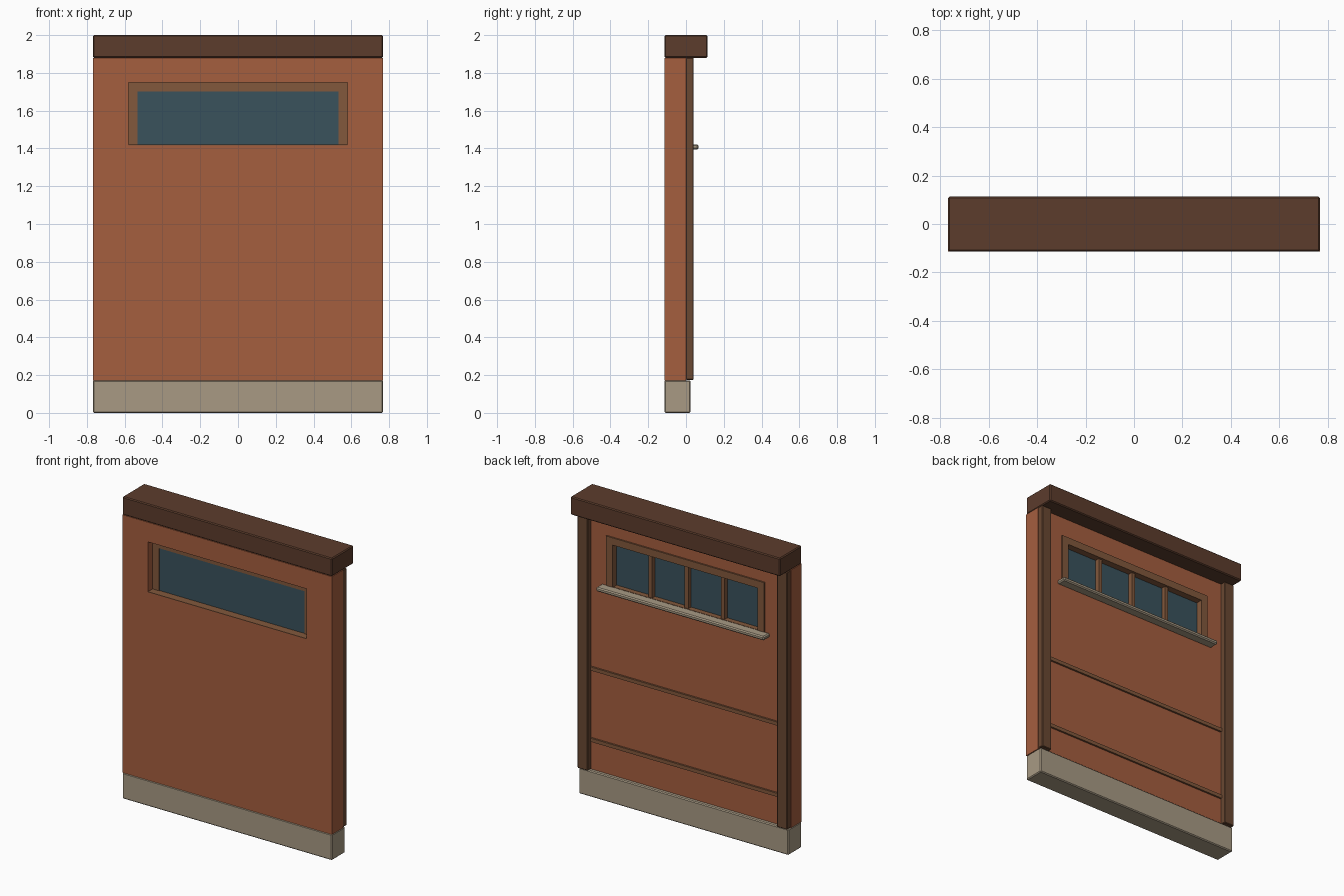
import bpy, bmesh

if "Cube" in bpy.data.objects:
    bpy.data.objects.remove(bpy.data.objects["Cube"])

def material(name, rgb):
    m = bpy.data.materials.new(name)
    # sRGB to linear
    m.diffuse_color = [((c / 255 + 0.055) / 1.055) ** 2.4 for c in rgb] + [1]
    m.use_nodes = True
    m.node_tree.nodes["Principled BSDF"].inputs["Base Color"].default_value = m.diffuse_color
    return m

BRICK = material("brick", (165, 94, 63))
DARK = material("dark_wood", (92, 60, 44))
POST = material("post_wood", (106, 72, 50))
WOOD = material("frame_wood", (130, 88, 60))
STONE = material("stone", (168, 154, 132))
GLASS = material("glass", (58, 82, 92))

def boxes(name, spans, mat, bevel=0):
    """One object made of boxes, each given as (x0, x1, y0, y1, z0, z1)."""
    bm = bmesh.new()
    for x0, x1, y0, y1, z0, z1 in spans:
        vs = bmesh.ops.create_cube(bm, size=1)["verts"]
        for v in vs:
            v.co = (x1 if v.co.x > 0 else x0,
                    y1 if v.co.y > 0 else y0,
                    z1 if v.co.z > 0 else z0)
    me = bpy.data.meshes.new(name)
    bm.to_mesh(me)
    bm.free()
    me.materials.append(mat)
    ob = bpy.data.objects.new(name, me)
    bpy.context.collection.objects.link(ob)
    if bevel:
        mod = ob.modifiers.new("bevel", "BEVEL")
        mod.width = bevel
        mod.segments = 1
    return ob

W, FRONT = 0.768, -0.114          # half width, front face
OW, Z0, Z1 = 0.58, 1.42, 1.75     # window opening
FB = 0.01                         # back face of window frame

# Stone plinth and top beam
boxes("plinth", [(-W, W, FRONT, 0.025, 0, 0.172)], STONE, 0.006)
boxes("top_beam", [(-W, W, FRONT, 0.114, 1.88, 2)], DARK, 0.006)

# Wall panel with a window hole cut through it
wall = boxes("wall_panel", [(-W, W, FRONT, 0, 0.172, 1.88)], BRICK)
cutter = boxes("window_cutter", [(-OW, OW, -0.3, 0.3, Z0 - 0.004, Z1)], BRICK)
cutter.hide_render = True
cutter.hide_viewport = True
cut = wall.modifiers.new("window", "BOOLEAN")
cut.object = cutter
cut.solver = 'EXACT'

# Corner posts on the back
post = boxes("back_posts", [(W - 0.075, W, -0.002, 0.04, 0.175, 1.88)], POST, 0.004)
post.modifiers.new("mirror", "MIRROR")

# Window frame: jambs, head and the ledge at the bottom
boxes("window_frame", [
    (-OW, -OW + 0.048, -0.065, FB, Z0, Z1),
    (OW - 0.048, OW, -0.065, FB, Z0, Z1),
    (-OW + 0.048, OW - 0.048, -0.065, FB, Z1 - 0.048, Z1)], WOOD)
boxes("window_ledge", [(-OW, OW, FRONT, 0, Z0 - 0.004, Z0)], WOOD)
boxes("glass", [(-OW + 0.048, OW - 0.048, -0.06, -0.035, Z0, Z1 - 0.048)], GLASS)
boxes("glazing_bars", [(x - 0.013, x + 0.013, -0.035, -0.005, Z0, Z1 - 0.048)
                       for x in (-0.265, 0, 0.265)], WOOD)

# Outer sill
boxes("sill", [(-0.615, 0.615, 0, 0.066, 1.395, 1.422)], STONE, 0.007)

# Horizontal battens between the posts
boxes("battens", [(-W + 0.075, W - 0.075, -0.002, 0.012, z - 0.012, z + 0.012)
                  for z in (0.37, 0.842)], WOOD)
